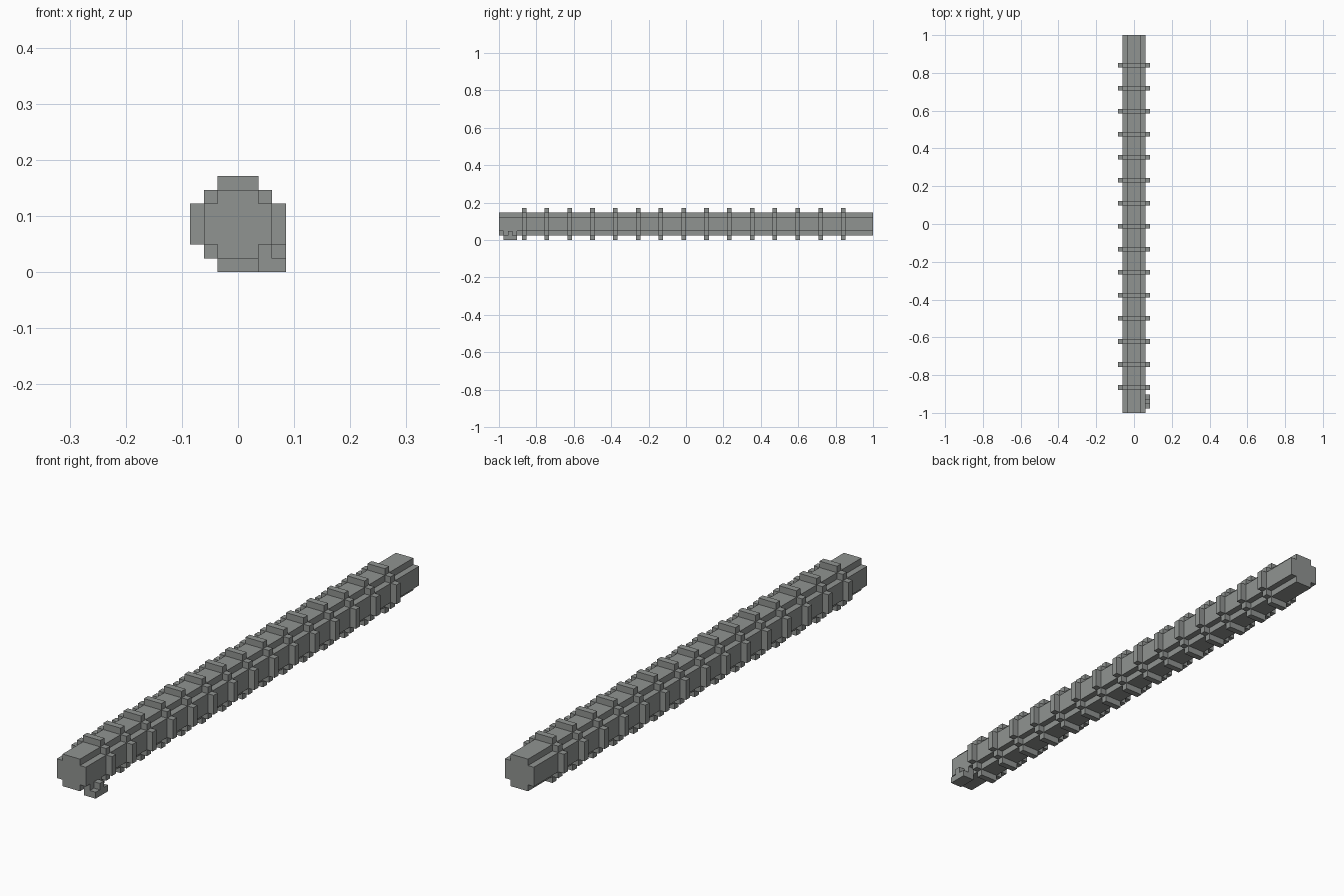
import bpy, bmesh

cube = bpy.data.objects.get("Cube")
if cube:
    bpy.data.objects.remove(cube, do_unlink=True)

U = 2 / 82          # one modelling unit
MID = 3.5           # height of the bar's axis, in units

grey = bpy.data.materials.new("steel grey")
grey.use_nodes = True
COLOUR = (0.28, 0.295, 0.285, 1)
grey.diffuse_color = COLOUR
grey.node_tree.nodes["Principled BSDF"].inputs["Base Color"].default_value = COLOUR


def extrude(name, profile, start, length):
    """Extrude an (x, z) profile along y; start is measured from the front end."""
    bm = bmesh.new()
    y = -1 + start * U
    face = bm.faces.new([bm.verts.new((x * U, y, z * U)) for x, z in profile])
    new = bmesh.ops.extrude_face_region(bm, geom=[face])["geom"]
    verts = [v for v in new if isinstance(v, bmesh.types.BMVert)]
    bmesh.ops.translate(bm, verts=verts, vec=(0, length * U, 0))
    bmesh.ops.recalc_face_normals(bm, faces=bm.faces)
    mesh = bpy.data.meshes.new(name)
    bm.to_mesh(mesh)
    bm.free()
    mesh.materials.append(grey)
    obj = bpy.data.objects.new(name, mesh)
    bpy.context.collection.objects.link(obj)
    return obj


def four_way(corner):
    """Mirror one stepped corner into a full closed outline."""
    back = corner[::-1]
    outline = (corner + [(-x, z) for x, z in back]
               + [(-x, -z) for x, z in corner] + [(x, -z) for x, z in back])
    return [(x, z + MID) for x, z in outline]


# Long bar with notched corners
extrude("bar", four_way([(2.5, 1.5), (1.5, 1.5), (1.5, 2.5)]), 0, 82)

# Evenly spaced stepped rings
rings = extrude("rings", four_way([(3.5, 1.5), (2.5, 1.5), (2.5, 2.5),
                                   (1.5, 2.5), (1.5, 3.5)]), 5, 1)
array = rings.modifiers.new("repeat", "ARRAY")
array.count = 15
array.use_relative_offset = False
array.use_constant_offset = True
array.constant_offset_displace = (0, 5 * U, 0)

# Small bracket under the left front edge, with a raised stud
extrude("bracket", [(1.5, 0), (3.5, 0), (3.5, 1), (2.5, 1), (2.5, 2), (1.5, 2)], 1, 3)
extrude("bracket_stud", [(2.5, 1), (3.5, 1), (3.5, 2), (2.5, 2)], 2, 1)
